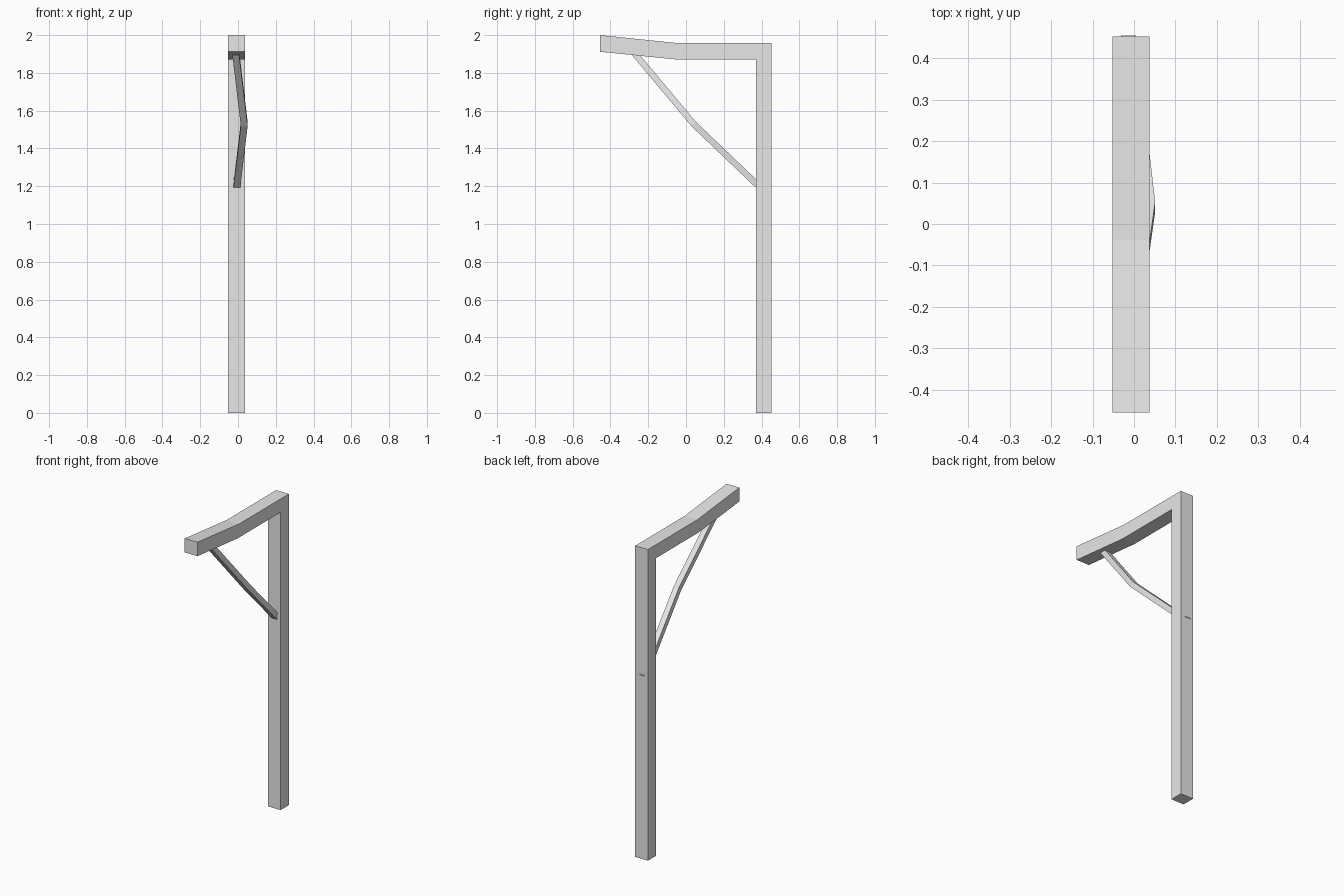
import bpy
import bmesh
from mathutils import Vector

cube = bpy.data.objects.get("Cube")
if cube:
    bpy.data.objects.remove(cube, do_unlink=True)

grey = bpy.data.materials.new("plain_grey")
grey.use_nodes = True
grey.diffuse_color = (0.8, 0.8, 0.8, 1)
grey.node_tree.nodes["Principled BSDF"].inputs["Base Color"].default_value = (0.8, 0.8, 0.8, 1)


def finish(name, bm):
    bmesh.ops.recalc_face_normals(bm, faces=bm.faces)
    mesh = bpy.data.meshes.new(name)
    bm.to_mesh(mesh)
    bm.free()
    mesh.materials.append(grey)
    obj = bpy.data.objects.new(name, mesh)
    bpy.context.collection.objects.link(obj)


def extruded_profile(name, profile, x0, x1):
    """Extrude a closed (y, z) outline from x0 to x1."""
    bm = bmesh.new()
    face = bm.faces.new([bm.verts.new((x0, y, z)) for y, z in profile])
    grown = bmesh.ops.extrude_face_region(bm, geom=[face])["geom"]
    verts = [g for g in grown if isinstance(g, bmesh.types.BMVert)]
    bmesh.ops.translate(bm, verts=verts, vec=(x1 - x0, 0, 0))
    finish(name, bm)


def swept_beam(name, path, width, thickness):
    """Sweep a rectangular section along a path lying mostly in the YZ plane."""
    bm = bmesh.new()
    rings = []
    for i, point in enumerate(path):
        d = path[min(i + 1, len(path) - 1)] - path[max(i - 1, 0)]
        up = Vector((0, -d.z, d.y)).normalized() * thickness / 2
        side = Vector((width / 2, 0, 0))
        corners = (side + up, side - up, -side - up, -side + up)
        rings.append([bm.verts.new(point + c) for c in corners])
    for a, b in zip(rings, rings[1:]):
        for k in range(4):
            n = (k + 1) % 4
            bm.faces.new((a[k], a[n], b[n], b[k]))
    bm.faces.new(rings[0])
    bm.faces.new(rings[-1])
    finish(name, bm)


# Post and overhanging arm, one continuous timber frame
extruded_profile("post_and_arm", [
    (0.37, 0), (0.452, 0), (0.452, 1.957), (-0.04, 1.957),
    (-0.455, 2.0), (-0.455, 1.912), (-0.06, 1.872), (0.37, 1.872)],
    -0.052, 0.037)

# Bent diagonal brace, its ends buried in the arm and the post
swept_beam("diagonal_brace", [
    Vector((-0.015, -0.295, 1.93)),
    Vector((0.033, 0.04, 1.53)),
    Vector((-0.013, 0.443, 1.145))],
    0.036, 0.033)
